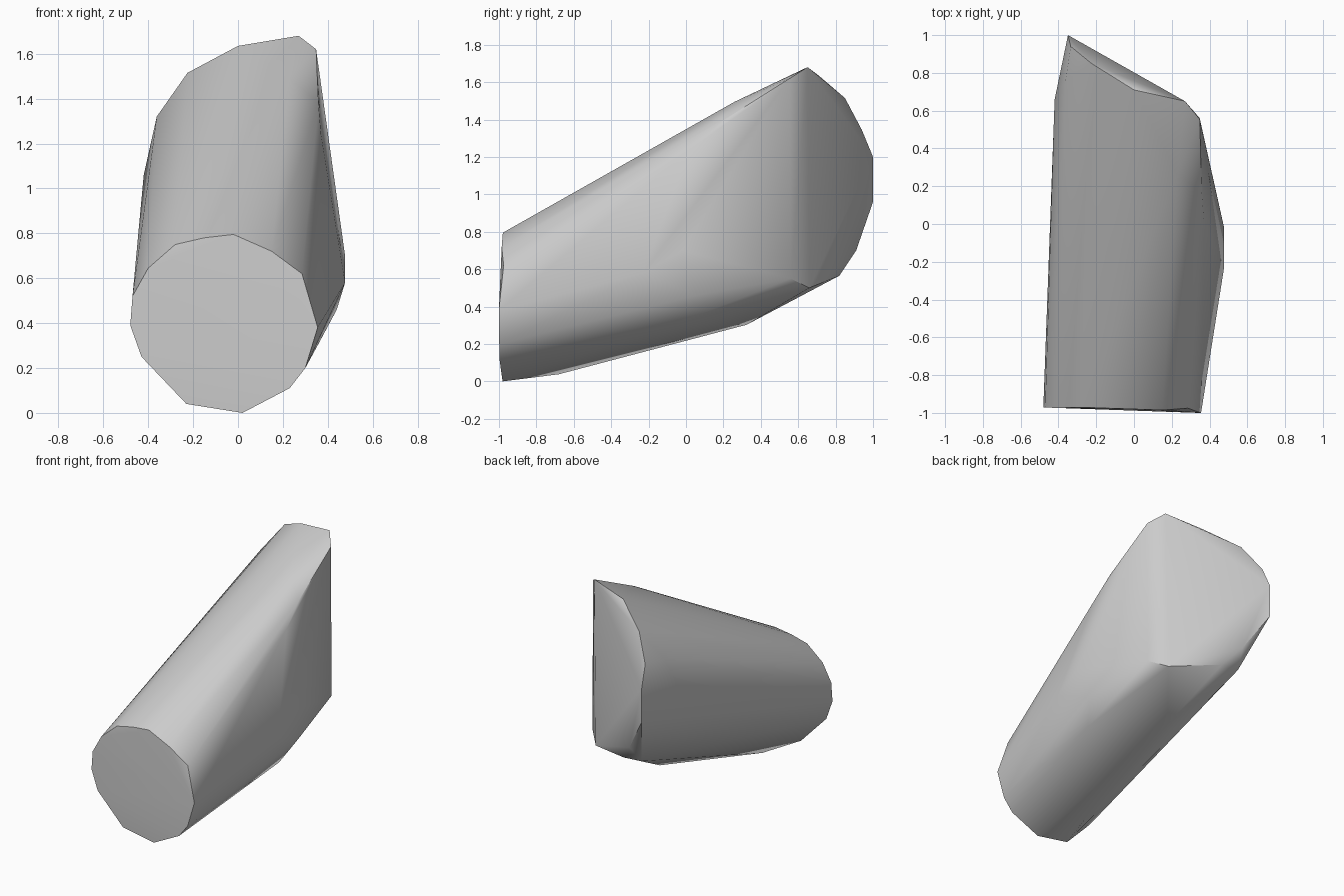
import bpy
import bmesh
import math
from mathutils import Vector

# Remove the default cube only
default_cube = bpy.data.objects.get("Cube")
if default_cube:
    bpy.data.objects.remove(default_cube, do_unlink=True)


def make_material(name, colour):
    material = bpy.data.materials.new(name)
    material.use_nodes = True
    material.diffuse_color = colour
    shader = material.node_tree.nodes["Principled BSDF"]
    shader.inputs["Base Color"].default_value = colour
    return material


# Front cap: an irregular rounded outline as (x, z), leaning slightly in y
front_outline = [
    (.02, 0), (.23, .11), (.3, .2), (.355, .38), (.15, .72),
    (-.02, .795), (-.15, .78), (-.28, .75), (-.4, .645), (-.47, .52),
    (-.48, .39), (-.43, .25), (-.23, .04),
]


def front_depth(x, z):
    depth = -.988 - .035 * x
    if z < .05 or z > .7:
        depth += .008
    return depth


front_cap = [Vector((x, front_depth(x, z), z)) for x, z in front_outline]

# Rear cut: a vertical slanted plane, outline as (y, z)
rear_outline = [(.65, 1.68), (1, 1.2), (1, .96), (.91, .7), (.66, .5)]
rear_cap = [Vector((.27 - (y - .65) * 1.77, y, z)) for y, z in rear_outline]

# Chipped corners around the rear cut
rear_corners = [
    (0, .71, 1.635), (-.225, .85, 1.515), (-.335, .94, 1.345), (-.362, .76, 1.32),
    (-.42, .66, 1.06), (-.22, .82, .575), (-.08, .82, .565),
    (.348, .56, .55), (.348, .555, 1.62),
]

# Upper shoulder, bulging flank and underside
body_corners = [
    (.285, -.975, .62), (.23, .26, 1.495), (.358, .175, 1.38), (.37, .02, 1.24),
    (.477, -.02, .7), (.477, -.23, .58), (.44, .055, .46), (.36, -.05, .31),
    (-.02, .325, .303), (-.13, -.68, .038),
]

# Wrap the sections in one convex body
bm = bmesh.new()
for corner in front_cap + rear_cap + rear_corners + body_corners:
    bm.verts.new(corner)
hull = bmesh.ops.convex_hull(bm, input=bm.verts[:], use_existing_faces=False)
unused = set(hull["geom_interior"] + hull["geom_unused"])
bmesh.ops.delete(
    bm, geom=[item for item in unused if isinstance(item, bmesh.types.BMVert)],
    context="VERTS",
)
bmesh.ops.dissolve_limit(
    bm, angle_limit=math.radians(1), verts=bm.verts[:], edges=bm.edges[:]
)
bmesh.ops.recalc_face_normals(bm, faces=bm.faces[:])

mesh = bpy.data.meshes.new("tapered_body")
bm.to_mesh(mesh)
bm.free()
mesh.materials.append(make_material("plain_grey", (.6, .6, .6, 1)))
body = bpy.data.objects.new("tapered_body", mesh)
bpy.context.collection.objects.link(body)

# Smooth flanks with crisp cap edges
bpy.ops.object.select_all(action="DESELECT")
body.select_set(True)
bpy.context.view_layer.objects.active = body
bpy.ops.object.shade_smooth_by_angle(angle=math.radians(40))
